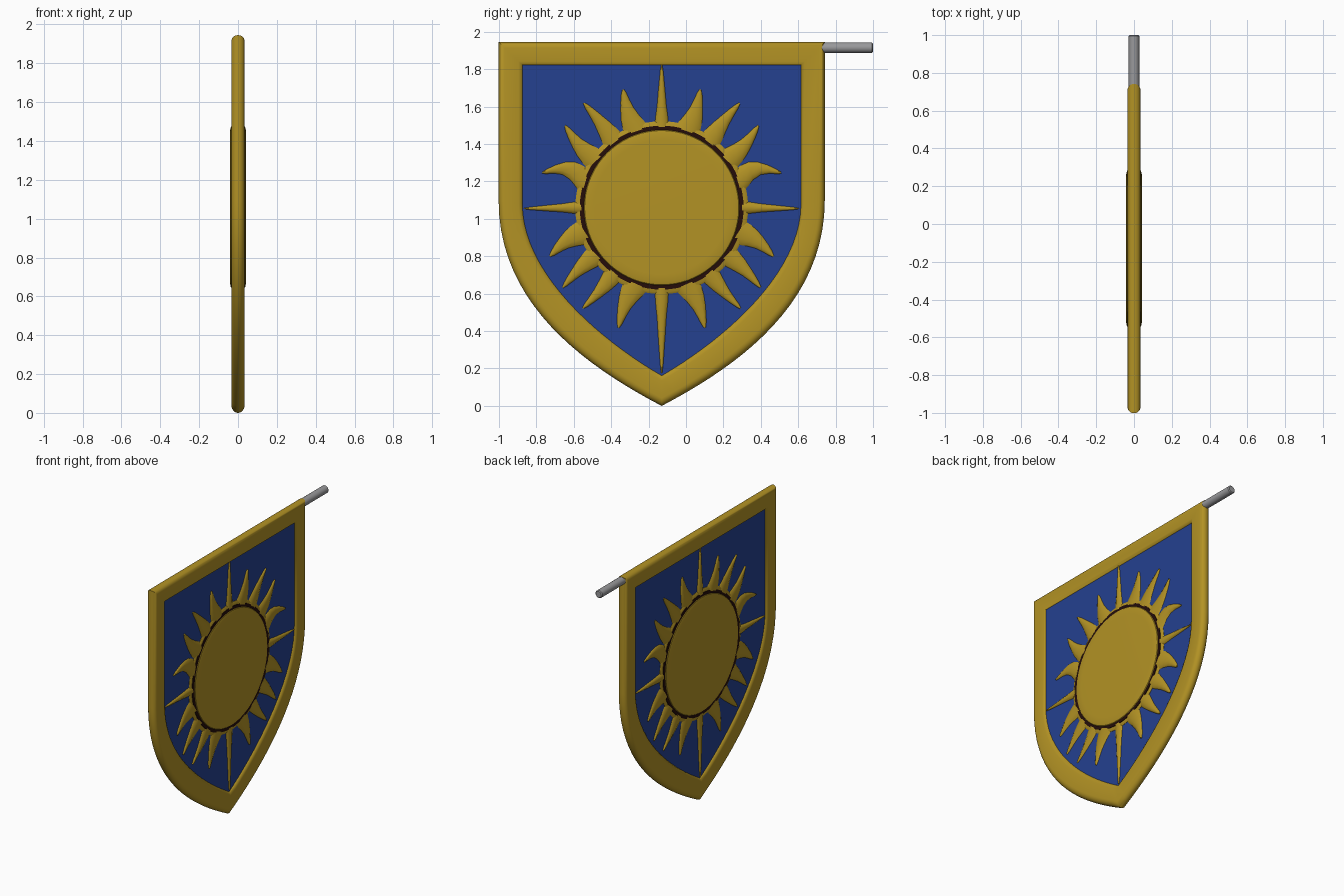
import bpy, bmesh, math
from mathutils import Vector

if "Cube" in bpy.data.objects:
    bpy.data.objects.remove(bpy.data.objects["Cube"])

CY, CZ = -0.13, 1.06          # centre of the sun (shield lies in the YZ plane)


def material(name, rgb):
    m = bpy.data.materials.new(name)
    m.diffuse_color = (*rgb, 1)
    m.use_nodes = True
    m.node_tree.nodes["Principled BSDF"].inputs["Base Color"].default_value = m.diffuse_color
    return m


GOLD = material("gold", (0.45, 0.29, 0.018))
BLUE = material("blue", (0.018, 0.052, 0.28))
DARK = material("dark_brown", (0.018, 0.004, 0.003))
GREY = material("grey_metal", (0.32, 0.32, 0.33))


def finish(bm, name, mat, angle=35):
    bmesh.ops.remove_doubles(bm, verts=bm.verts, dist=1e-5)
    bmesh.ops.recalc_face_normals(bm, faces=bm.faces)
    me = bpy.data.meshes.new(name)
    bm.to_mesh(me)
    bm.free()
    me.materials.append(mat)
    for p in me.polygons:
        p.use_smooth = True
    me.set_sharp_from_angle(angle=math.radians(angle))
    ob = bpy.data.objects.new(name, me)
    bpy.context.collection.objects.link(ob)
    return ob


def skin(bm, rings, closed=False):
    """Bridge equal-length rings of points; cap the ends if not closed."""
    vs = [[bm.verts.new(p) for p in r] for r in rings]
    n = len(vs[0])
    pairs = list(zip(vs, vs[1:])) + ([(vs[-1], vs[0])] if closed else [])
    for a, b in pairs:
        for i in range(n):
            j = (i + 1) % n
            bm.faces.new((a[i], a[j], b[j], b[i]))
    if not closed:
        bm.faces.new(vs[0])
        bm.faces.new(vs[-1][::-1])


def shield(half, top, shoulder, c1, c2, tip, n=20):
    """Closed shield outline as (y, z): top edge, straight sides, curved point."""
    p = [Vector(q) for q in ((half, shoulder), c1, c2, (0, tip))]
    right = [Vector((half, top))]
    for i in range(n + 1):
        t = i / n
        u = 1 - t
        right.append(p[0]*u**3 + p[1]*3*u*u*t + p[2]*3*u*t*t + p[3]*t**3)
    left = [Vector((-v.x, v.y)) for v in right[-2::-1]]
    return [Vector((v.x + CY, v.y)) for v in right + left]


outer = shield(0.872, 1.945, 1.10, (0.872, 0.55), (0.42, 0.22), 0.0)
inner = shield(0.742, 1.82, 1.08, (0.742, 0.72), (0.35, 0.37), 0.165)


def between(t, x):
    return [(x, *a.lerp(b, t)) for a, b in zip(outer, inner)]


# Frame: rounded section swept between the outer and inner outlines
H = 0.034
section = [(0.25 * (1 - math.cos(a)), H * math.sin(a))
           for a in (math.radians(d) for d in range(-90, 91, 15))]
section += [(0.82, H), (0.94, 0.029), (1.0, 0.015),
            (1.0, -0.015), (0.94, -0.029), (0.82, -H)]
bm = bmesh.new()
skin(bm, [between(t, x) for t, x in section], closed=True)
finish(bm, "shield_frame", GOLD, 50)

# Blue field inside the frame
bm = bmesh.new()
skin(bm, [between(0.9, -0.02), between(0.9, 0.02)])
finish(bm, "blue_field", BLUE)


# Sun body: collar, dark outline ring and raised disc, showing on both sides
def disc(name, mat, profile, n=72):
    bm = bmesh.new()
    full = [(r, -x) for r, x in profile] + [(r, x) for r, x in profile[::-1]]
    skin(bm, [[(x, CY + r * math.cos(2*math.pi*i/n), CZ + r * math.sin(2*math.pi*i/n))
               for i in range(n)] for r, x in full])
    finish(bm, name, mat)


disc("sun_collar", GOLD, [(0.45, 0.029), (0.462, 0.022)])
disc("sun_outline", DARK, [(0.438, 0.033)])
disc("sun_disc", GOLD, [(0.36, 0.042), (0.395, 0.041), (0.412, 0.037), (0.418, 0.03)])

# Rays: (angle, tip offset y, tip offset z, base half width, sideways bow)
RAYS = [
    (72, 0.21, 0.63, 0.066, -0.012), (54, 0.415, 0.56, 0.058, 0.006),
    (36, 0.52, 0.435, 0.062, -0.014), (18, 0.635, 0.20, 0.066, 0.045),
    (-18, 0.60, -0.255, 0.068, 0.016), (-36, 0.53, -0.425, 0.056, 0.008),
    (-54, 0.42, -0.54, 0.052, -0.006), (-72, 0.235, -0.64, 0.066, 0.014),
]
rays = []
for a, y, z, w, bow in RAYS:                      # mirrored left and right
    rays += [(a, y, z, w, bow), (180 - a, -y, z, w, -bow)]
rays += [(90, 0, 0.765, 0.036, 0), (-90, 0, -0.885, 0.036, 0),   # thin main rays
         (0, 0.735, -0.005, 0.032, 0), (180, -0.735, -0.005, 0.032, 0)]

bm = bmesh.new()
for a, ty, tz, w, bow in rays:
    a = math.radians(a)
    base = Vector((math.cos(a), math.sin(a))) * 0.43
    axis = Vector((ty, tz)) - base
    side = Vector((-axis.y, axis.x)).normalized()
    thin = w < 0.04
    rings = []
    for s, k in ((0, 1.1), (0.15, 0.98), (0.35, 0.78 if not thin else 0.72),
                 (0.55, 0.56), (0.75, 0.38), (0.9, 0.24), (1, 0.08)):
        c = base + axis * s + side * bow * math.sin(math.pi * s * 1.1)
        c += Vector((CY, CZ))
        hw = w * k
        h = 0.034 - 0.006 * s
        loop = [(-1, 0.018), (-0.85, 0.024), (-0.4, h), (0.4, h), (0.85, 0.024), (1, 0.018)]
        loop += [(u, -x) for u, x in loop[::-1]]
        rings.append([(x, *(c + side * hw * u)) for u, x in loop])
    skin(bm, rings)
finish(bm, "sun_rays", GOLD, 50)

# Pole end sticking out of the top edge
bm = bmesh.new()
prof = [(0.65, 0.028), (0.994, 0.028), (1.0, 0.022)]
skin(bm, [[(r * math.cos(2*math.pi*i/24), y, 1.915 + r * math.sin(2*math.pi*i/24))
           for i in range(24)] for y, r in prof])
finish(bm, "hanging_pole", GREY)
